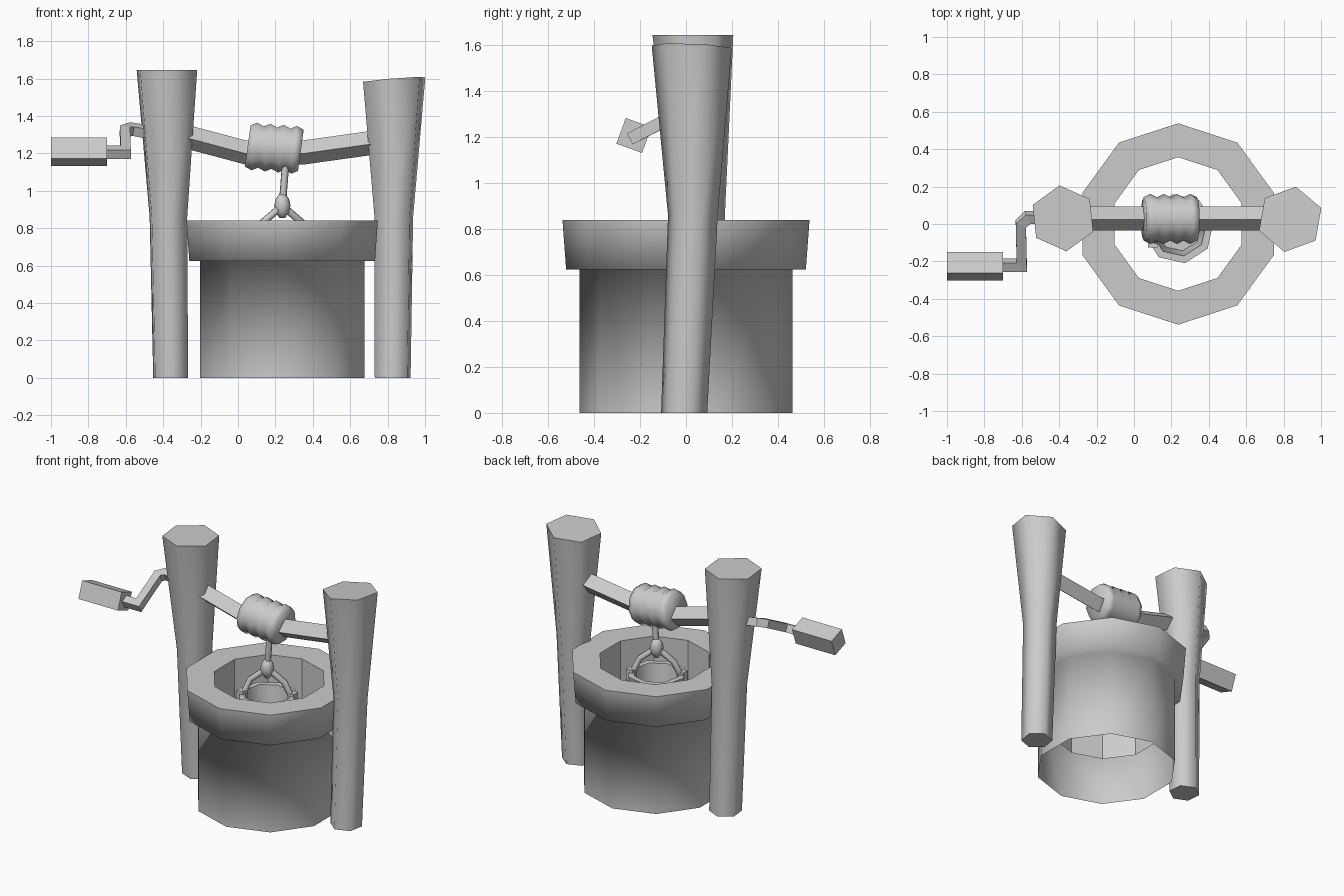
import bpy, bmesh
from math import sin, cos, pi, radians
from mathutils import Vector as V

if "Cube" in bpy.data.objects:
    bpy.data.objects.remove(bpy.data.objects["Cube"])

tone = (0.6, 0.6, 0.6, 1)
grey = bpy.data.materials.new("plain grey")
grey.use_nodes = True
grey.diffuse_color = tone
grey.node_tree.nodes["Principled BSDF"].inputs["Base Color"].default_value = tone

X, Y, Z = V((1, 0, 0)), V((0, 1, 0)), V((0, 0, 1))


def ring(center, r, n, rot=0.0, u=X, v=Y):
    """Regular polygon of n points in the plane of u and v."""
    return [V(center) + u * (r * cos(rot + 2 * pi * i / n)) + v * (r * sin(rot + 2 * pi * i / n))
            for i in range(n)]


def loft(name, rings, caps=True, smooth=None):
    """Skin a list of rings; smooth is the sharp-edge angle in degrees."""
    bm = bmesh.new()
    rows = [[bm.verts.new(p) for p in r] for r in rings]
    n = len(rows[0])
    for a, b in zip(rows, rows[1:]):
        for i in range(n):
            j = (i + 1) % n
            bm.faces.new((a[i], a[j], b[j], b[i]))
    if caps:
        bm.faces.new(rows[0][::-1])
        bm.faces.new(rows[-1])
    bmesh.ops.recalc_face_normals(bm, faces=bm.faces)
    mesh = bpy.data.meshes.new(name)
    bm.to_mesh(mesh)
    bm.free()
    obj = bpy.data.objects.new(name, mesh)
    bpy.context.collection.objects.link(obj)
    mesh.materials.append(grey)
    if smooth:
        bpy.ops.object.select_all(action='DESELECT')
        obj.select_set(True)
        bpy.context.view_layer.objects.active = obj
        bpy.ops.object.shade_smooth_by_angle(angle=radians(smooth))
    return obj


def sweep(name, path, r, n, ref, rot=pi / 4, smooth=None):
    """Bar along a path, mitred at its bends."""
    pts = [V(p) for p in path]
    rings = []
    for i, p in enumerate(pts):
        before = (p - pts[max(i - 1, 0)]).normalized()
        after = (pts[min(i + 1, len(pts) - 1)] - p).normalized()
        t = (before + after).normalized()
        side = t.cross(ref).normalized()
        up = side.cross(t).normalized()
        miter = max(t.dot(after if after.length else before), 0.5)
        rings.append(ring(p, r, n, rot, side / miter, up))
    return loft(name, rings, smooth=smooth)


# Well wall: ten sides, overhanging lip, open shaft; soft outside, flat top and shaft
well_x = 0.236
profile = [(0.463, 0), (0.463, 0.625), (0.522, 0.625), (0.538, 0.84), (0.357, 0.84), (0.357, 0.28)]
well = loft("well_wall", [ring((well_x, 0, z), r, 10, pi / 2) for r, z in profile],
            caps=False, smooth=120)
for f in well.data.polygons:
    offset = f.center - V((well_x, 0, f.center.z))
    f.use_smooth = offset.length > 0.36 and f.center.z < 0.83

# Flared six-sided posts: the right one leans forward, the left one has a slanted top
posts = (("right_post", [(-0.36, 0.085, 0), (-0.372, 0.06, 0.86), (-0.38, 0.03, 1.645)], 96, 0),
         ("left_post", [(0.827, -0.008, 0), (0.833, 0.03, 0.86), (0.835, 0.025, 1.595)], 80, 0.08))
for name, centers, turn, slant in posts:
    rings = [ring(c, r, 6, radians(turn)) for c, r in zip(centers, (0.102, 0.11, 0.177))]
    for p in rings[-1]:
        p.z += slant * (p.x - centers[-1][0]) - slant * 0.5 * p.y
    loft(name, rings, smooth=65)

# Sagging square axle, resting on its corner
loft("axle", [ring((x, 0.03, z), 0.065, 4, radians(95), Y, Z)
              for x, z in ((-0.38, 1.317), (0.04, 1.205), (0.35, 1.205), (0.83, 1.272))])

# Coiled rope on the axle, ridges slanting around it
coils = []
for i in range(9):
    r = 0.134 if i % 2 else 0.116
    loop = ring((0.052 + i * 0.0355, 0.027, 1.24 - 0.003 * i), r, 10, 0, Y, Z)
    for k, p in enumerate(loop):
        p.x += 0.016 * sin(2 * pi * k / 10)
    coils.append(loop)
loft("rope_coil", coils, smooth=75)

# Crank and square hand grip
sweep("crank", [(-0.42, 0.035, 1.305), (-0.57, 0.035, 1.33), (-0.605, 0, 1.32),
                (-0.6, -0.22, 1.205), (-0.72, -0.22, 1.205)],
      0.038, 4, V((0, -0.125, 0.25)).normalized())
loft("crank_grip", [ring((x, -0.227, 1.208), 0.084, 4, radians(115), Y, Z) for x in (-1, -0.7)])

# Hanging rope and knot
knot = V((0.237, -0.02, 0.92))
sweep("hanging_rope", [(0.255, -0.02, 1.15), knot], 0.02, 6, Y, smooth=65)
loft("rope_knot", [ring(knot + Z * z, r, 8)
                   for z, r in ((-0.065, 0.015), (-0.035, 0.036), (0, 0.044), (0.035, 0.036), (0.06, 0.02))],
     smooth=60)

# Bucket with a floor
hub = V((0.24, -0.025, 0))
loft("bucket", [ring(hub + Z * z, r, 8, radians(10))
                for r, z in ((0.145, 0.48), (0.187, 0.745), (0.148, 0.745), (0.12, 0.51))], smooth=50)

# Bucket handle arms, set diagonally, and their lugs
for side, s in (("right", -1), ("left", 1)):
    foot = hub + V((s * 0.14, s * 0.075, 0))
    sweep(side + "_bucket_handle",
          [knot, knot + V((s * 0.1, s * 0.04, -0.085)), foot + Z * 0.72],
          0.02, 6, Y, smooth=65)
    loft(side + "_handle_lug", [ring(foot + Z * z, 0.035, 4, pi / 4) for z in (0.69, 0.765)])
